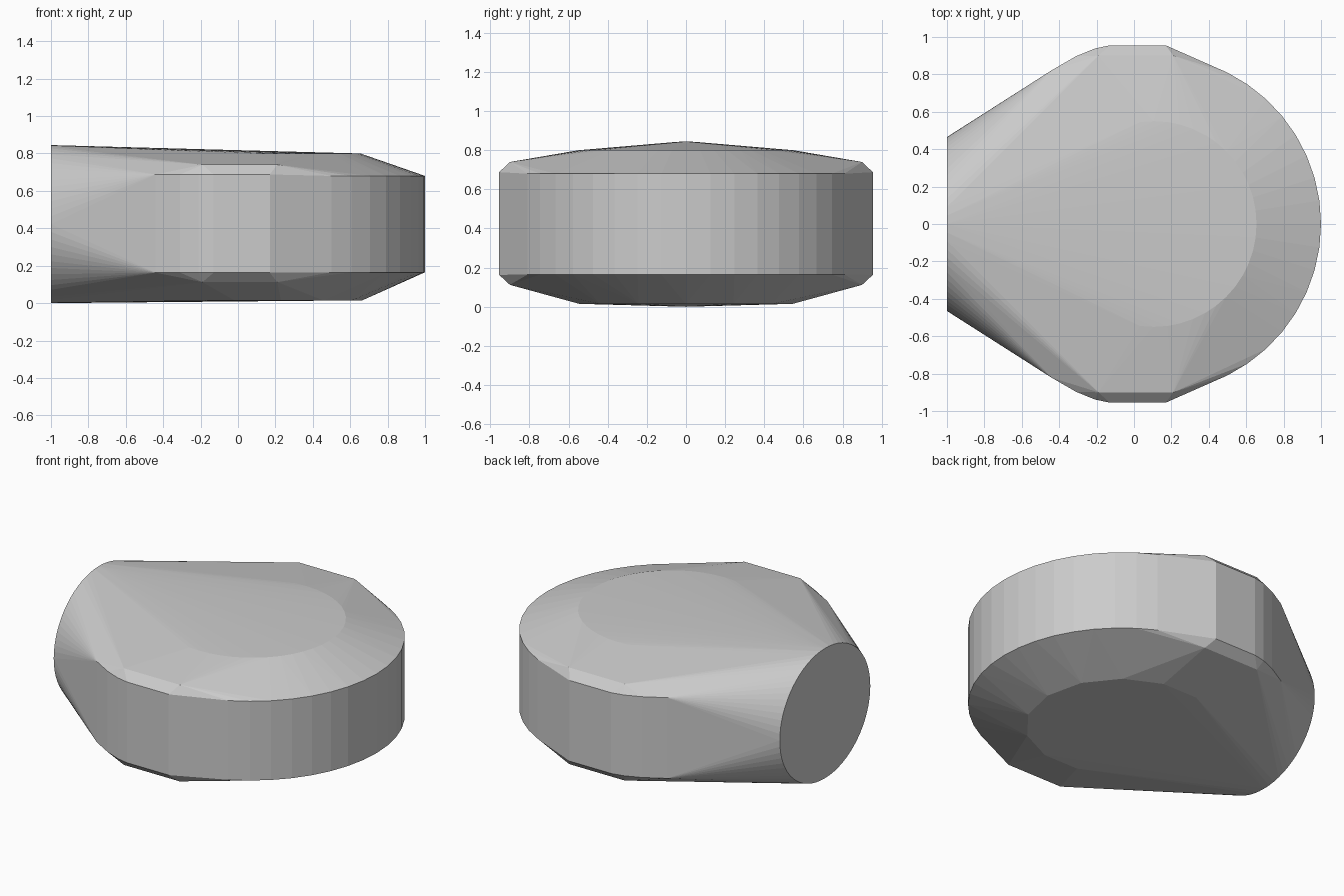
import bpy, bmesh
from math import cos, sin, pi

if "Cube" in bpy.data.objects:
    bpy.data.objects.remove(bpy.data.objects["Cube"])

CX = 0.095  # axis of the round nose
points = []


def ring(cx, radius, z, sides):
    """Horizontal ring of points."""
    for i in range(sides):
        a = 2 * pi * i / sides
        points.append((cx + radius * cos(a), radius * sin(a), z))


def arc(radius, z, steps, limit):
    """Front-facing arc, symmetric about the x axis."""
    for i in range(-steps, steps + 1):
        a = limit * i / steps
        points.append((CX + radius * cos(a), radius * sin(a), z))


def mirrored(outline, z):
    """Points repeated on both sides of the body."""
    for x, y in outline:
        points.extend([(x, y, z), (x, -y, z)])


# Round nose wall
for z in (0.165, 0.68):
    arc(0.905, z, 8, 1.107)

# Top and bottom plateaus
ring(0.105, 0.55, 0.80, 48)
ring(0.105, 0.56, 0.015, 14)

# Bulging sides with a chamfer above and below
side = [(-0.44, 0.822), (-0.31, 0.897), (-0.21, 0.938), (-0.13, 0.955), (0.17, 0.955)]
chamfer = [(-0.19, 0.90), (0.21, 0.90)]
for z in (0.163, 0.688):
    mirrored(side, z)
for z in (0.112, 0.74):
    mirrored(chamfer, z)

# Oval flat end
for i in range(64):
    a = 2 * pi * i / 64
    points.append((-1.0, 0.465 * cos(a), 0.4225 + 0.4225 * sin(a)))

# Skin the sections into one faceted body
bm = bmesh.new()
for p in points:
    bm.verts.new(p)
bmesh.ops.convex_hull(bm, input=bm.verts[:], use_existing_faces=False)
loose = [v for v in bm.verts if not v.link_faces]
bmesh.ops.delete(bm, geom=loose, context='VERTS')
bmesh.ops.dissolve_limit(bm, angle_limit=0.005, verts=bm.verts[:], edges=bm.edges[:])
bmesh.ops.recalc_face_normals(bm, faces=bm.faces[:])
mesh = bpy.data.meshes.new("rounded_body")
bm.to_mesh(mesh)
bm.free()
body = bpy.data.objects.new("rounded_body", mesh)
bpy.context.collection.objects.link(body)
